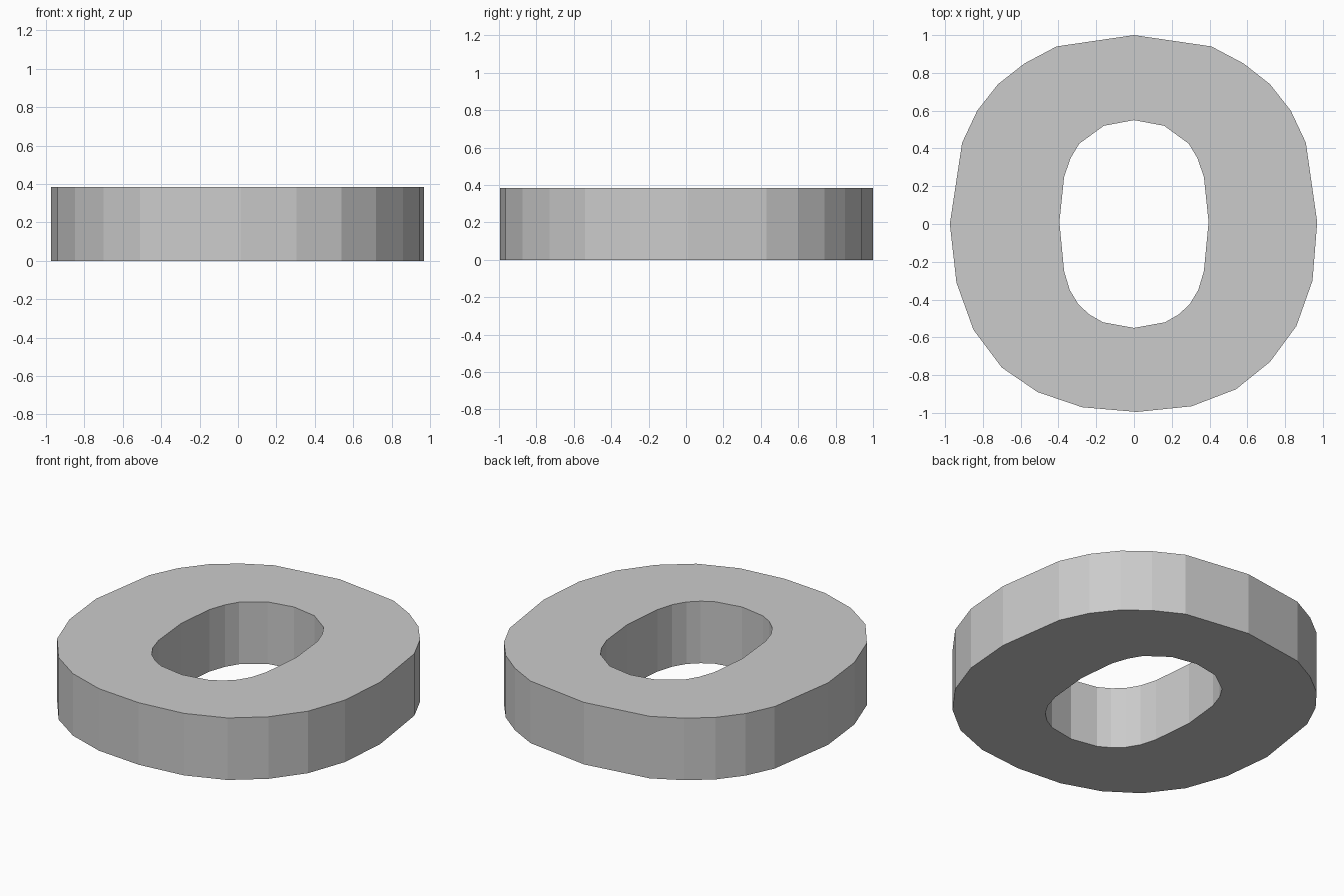
import bpy, bmesh

if "Cube" in bpy.data.objects:
    bpy.data.objects.remove(bpy.data.objects["Cube"])

HEIGHT = 0.385


def mirrored(half):
    """Close a right-hand outline (top to bottom) by mirroring it across x = 0."""
    return half + [(-x, y) for x, y in reversed(half) if x > 0]


# Outer outline, clockwise from the top: regular shoulders, slightly uneven lower half
shoulder = [(0.41, 0.94), (0.58, 0.85), (0.72, 0.74), (0.83, 0.60), (0.91, 0.43)]
lower = [(0.97, 0.01), (0.945, -0.30), (0.86, -0.54), (0.72, -0.73), (0.54, -0.875),
         (0.305, -0.965), (0.015, -0.995), (-0.275, -0.97), (-0.51, -0.89),
         (-0.70, -0.76), (-0.85, -0.56), (-0.94, -0.31), (-0.975, 0.0)]
outer = [(0, 1.0)] + shoulder + lower + [(-x, y) for x, y in reversed(shoulder)]

# Tall rounded hole
inner = mirrored([(0, 0.55), (0.16, 0.52), (0.29, 0.425), (0.335, 0.35), (0.37, 0.25),
                  (0.395, 0.01), (0.37, -0.25), (0.34, -0.35), (0.295, -0.425),
                  (0.235, -0.48), (0.165, -0.52), (0, -0.55)])

# Fill between the outlines, then extrude to a flat-faced ring
bm = bmesh.new()
edges = []
for outline in (outer, inner):
    verts = [bm.verts.new((x, y, 0)) for x, y in outline]
    edges += [bm.edges.new((v, verts[i - 1])) for i, v in enumerate(verts)]
bmesh.ops.triangle_fill(bm, edges=edges, use_beauty=True)
top = bmesh.ops.extrude_face_region(bm, geom=bm.faces[:], use_keep_orig=True)["geom"]
bmesh.ops.translate(bm, vec=(0, 0, HEIGHT),
                    verts=[g for g in top if isinstance(g, bmesh.types.BMVert)])
bmesh.ops.recalc_face_normals(bm, faces=bm.faces[:])

mesh = bpy.data.meshes.new("ring_body")
bm.to_mesh(mesh)
bm.free()
bpy.context.collection.objects.link(bpy.data.objects.new("ring_body", mesh))
